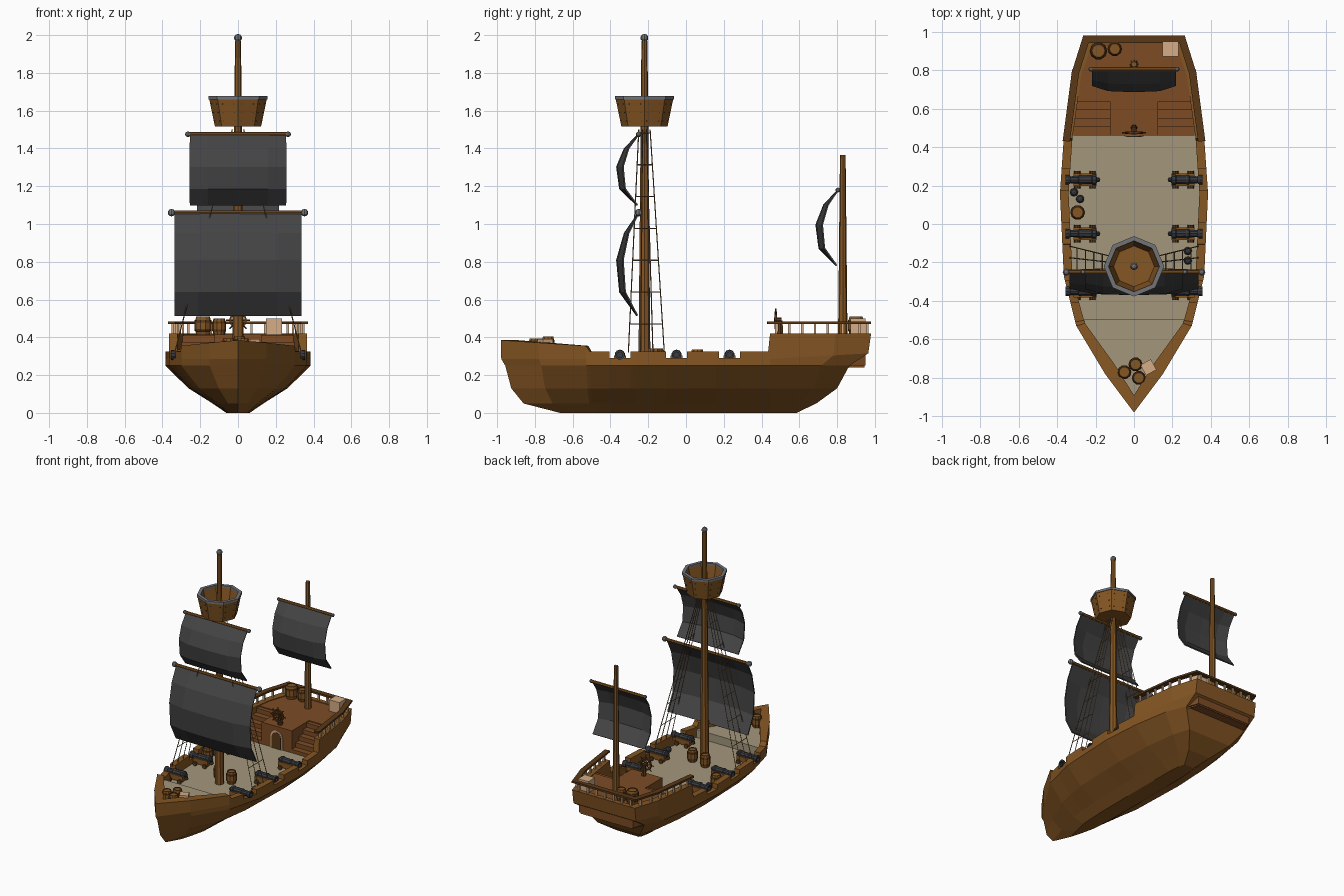
import bpy, bmesh, math
from mathutils import Vector, Matrix

if "Cube" in bpy.data.objects:
    bpy.data.objects.remove(bpy.data.objects["Cube"])


def mat(name, r, g, b):
    m = bpy.data.materials.new(name)
    m.diffuse_color = (r, g, b, 1)
    m.use_nodes = True
    m.node_tree.nodes["Principled BSDF"].inputs["Base Color"].default_value = m.diffuse_color
    return m


WOOD = mat("hull brown", .235, .093, .017)
POOP = mat("red brown planks", .205, .072, .018)
DARK = mat("dark wood", .10, .040, .009)
DECK = mat("pale deck", .37, .31, .20)
SAIL = mat("charcoal sail", .057, .057, .058)
IRON = mat("black iron", .04, .043, .05)
GREY = mat("grey metal", .17, .175, .19)
TAN = mat("pale crate wood", .66, .42, .24)
ROPE = mat("rope", .23, .13, .055)


def mesh(name, verts, faces, mats, idx=None, M=None):
    bm = bmesh.new()
    vs = [bm.verts.new(v) for v in verts]
    for i, f in enumerate(faces):
        bm.faces.new([vs[k] for k in f]).material_index = idx[i] if idx else 0
    bmesh.ops.remove_doubles(bm, verts=bm.verts, dist=1e-5)
    bmesh.ops.recalc_face_normals(bm, faces=bm.faces)
    if M:
        bm.transform(M)
    me = bpy.data.meshes.new(name)
    bm.to_mesh(me)
    bm.free()
    for m in mats:
        me.materials.append(m)
    ob = bpy.data.objects.new(name, me)
    bpy.context.collection.objects.link(ob)
    return ob


def lathe(name, prof, n, mats, M, idx=None):
    """Spin (radius, z) points; idx gives a material per profile segment."""
    vs = [(r * math.cos(2 * math.pi * k / n), r * math.sin(2 * math.pi * k / n), z)
          for r, z in prof for k in range(n)]
    fs, ids = [], []
    for i in range(len(prof) - 1):
        for k in range(n):
            k2 = (k + 1) % n
            f = [i * n + k, i * n + k2, (i + 1) * n + k2, (i + 1) * n + k]
            if prof[i][0] == 0:
                f.pop(1)
            elif prof[i + 1][0] == 0:
                f.pop(2)
            fs.append(f)
            ids.append(idx[i] if idx else 0)
    return mesh(name, vs, fs, mats, ids, M)


def tube(name, p, q, r1, r2, n, m):
    p, q = Vector(p), Vector(q)
    M = Matrix.Translation(p) @ (q - p).to_track_quat('Z', 'Y').to_matrix().to_4x4()
    L = (q - p).length
    return lathe(name, [(0, 0), (r1, 0), (r2, L), (0, L)], n, [m], M)


def box(name, c, s, m, M=None):
    vs = [(c[0] + s[0] * a / 2, c[1] + s[1] * b / 2, c[2] + s[2] * d / 2)
          for a in (-1, 1) for b in (-1, 1) for d in (-1, 1)]
    fs = [(0, 1, 3, 2), (4, 6, 7, 5), (0, 4, 5, 1), (2, 3, 7, 6), (0, 2, 6, 4), (1, 5, 7, 3)]
    return mesh(name, vs, fs, [m], None, M)


def ball(name, c, r, m):
    prof = [(r * math.sin(math.pi * i / 5) if 0 < i < 5 else 0, -r * math.cos(math.pi * i / 5)) for i in range(6)]
    lathe(name, prof, 8, [m], Matrix.Translation(c))


def interp(tab, y):
    for (a, u), (b, v) in zip(tab, tab[1:]):
        if y <= b:
            return u + (v - u) * max(0, y - a) / (b - a)
    return tab[-1][1]


# ---- hull: plan outline, sheer line and levels below the rail
PLAN = [(-.98, 0), (-.78, .15), (-.53, .30), (-.27, .365), (.16, .385), (.45, .365), (.79, .32), (.98, .26)]
SHEER = [(-.98, .385), (-.53, .355), (-.51, .325), (.435, .325), (.445, .42), (.98, .42)]
LEVELS = [(.285, 1, -.978, .965), (.25, 1, -.957, .865), (.13, .68, -.925, .80),
          (.05, .35, -.86, .69), (0, .16, -.667, .585)]
PORTS = (-.35, -.05, .23)


def remap(y, bow, stern):
    if y < -.45:
        return -.45 + (y + .45) * (bow + .45) / -.53
    return .45 + (y - .45) * (stern - .45) / .53 if y > .45 else y


def inner(y):
    return max(0, interp(PLAN, y) - .045), remap(y, -.89, .945)


ys = [-.98, -.78, -.53, -.51, -.27, .16, .435, .445, .79, .98]
ys = sorted(ys + [c + d for c in PORTS for d in (-.056, -.055, .055, .056)])
verts, faces, n = [], [], 3 + len(LEVELS)
for y in ys:
    w = interp(PLAN, y)
    top = .29 if any(abs(y - c) < .0555 for c in PORTS) else interp(SHEER, y)
    xi, yi = inner(y)
    half = [(xi, yi, .24), (xi, yi, top), (w, y, top)]
    for z, k, b, s in LEVELS:
        up = .03 * max(0, y - .45) / .53 if z == .285 else 0
        half.append((w * k, remap(y, b, s), z + up))
    verts += half + [(-x, v, z) for x, v, z in reversed(half)]
R = 2 * n
for i in range(len(ys) - 1):
    faces += [(i * R + k, i * R + k + 1, (i + 1) * R + k + 1, (i + 1) * R + k) for k in range(R - 1)]
e = (len(ys) - 1) * R
faces += [(e + k, e + k + 1, e + R - 2 - k, e + R - 1 - k) for k in range(n - 1)]
mesh("hull", verts, faces, [WOOD])


# ---- decks follow the inner outline
def deck(name, pts, z0, z1, m):
    side = [(x + (.008 if x else 0), y) for x, y in map(inner, pts)]
    loop = side + [(-x, y) for x, y in reversed(side) if x > 0]
    k = len(loop)
    vs = [(x, y, z) for z in (z0, z1) for x, y in loop]
    fs = [tuple(range(k)), tuple(range(k, 2 * k))]
    fs += [(i, (i + 1) % k, k + (i + 1) % k, k + i) for i in range(k)]
    mesh(name, vs, fs, [m])


deck("main_deck", [-.55, -.27, .16, .45, .70], .235, .25, DECK)
deck("fore_deck", [-.98, -.78, -.53, -.505], .25, .31, DECK)
deck("poop_deck", [.68, .79, .985], .25, .415, POOP)
box("cabin", (0, .575, .332), (.25, .23, .166), POOP)
for s in (-1, 1):
    for i in range(5):
        y0 = .46 + i * .044
        box("stair_step", (s * .217, (y0 + .69) / 2, .25 + .0165 * (i + .8)),
            (.195, .69 - y0, .033 * (i + .8)), POOP)


# ---- arched cabin door
def arch(name, w, h, y, m):
    pts = [(-w, 0), (w, 0)] + [(w * math.cos(a * math.pi / 6), h + w * math.sin(a * math.pi / 6)) for a in range(7)]
    k = len(pts)
    vs = [(x, yy, .25 + z) for yy in (y, .461) for x, z in pts]
    mesh(name, vs, [tuple(range(k))] + [(i, (i + 1) % k, k + (i + 1) % k, k + i) for i in range(k)], [m])


arch("door_frame", .05, .085, .455, TAN)
arch("door", .038, .085, .453, DARK)

# ---- stern railing
path = [Vector((x, y, .478)) for x, y in [(.35, .445), (.305, .785), (.25, .96)]]
path += [Vector((-p.x, p.y, p.z)) for p in reversed(path)]
for p, q in zip(path, path[1:]):
    d, L = q - p, (q - p).length
    M = Matrix.Translation((p + q) / 2) @ Matrix.Rotation(math.atan2(d.y, d.x), 4, 'Z')
    box("rail_cap", (0, 0, 0), (L + .03, .038, .014), DARK, M)
    c = max(2, round(L / .075))
    for i in range(c):
        t = p + d * (i + .5) / c
        box("rail_post", (t.x, t.y, .445), (.013, .013, .06), TAN)

# ---- ship's wheel
tube("wheel_stand", (0, .50, .41), (0, .50, .49), .018, .012, 6, DARK)
tube("wheel_hub", (0, .465, .49), (0, .505, .49), .014, .014, 8, DARK)
MW = Matrix.Translation((0, .475, .49)) @ Matrix.Rotation(math.pi / 2, 4, 'X')
lathe("wheel_rim", [(.036, -.006), (.046, -.006), (.046, .006), (.036, .006), (.036, -.006)], 16, [DARK], MW)
for k in range(8):
    a = k * math.pi / 4
    tube("wheel_spoke", (0, .475, .49), (.063 * math.cos(a), .475, .49 + .063 * math.sin(a)), .004, .004, 5, DARK)

# ---- masts and crow's nest
MY = -.22
tube("main_mast", (0, MY, .24), (0, MY, 1.97), .032, .016, 8, WOOD)
ball("mast_ball", (0, MY, 1.985), .021, GREY)
tube("mizzen_mast", (0, .83, .40), (0, .83, 1.365), .025, .015, 8, WOOD)
lathe("crows_nest", [(0, 1.515), (.122, 1.515), (.152, 1.66), (.157, 1.66), (.157, 1.677), (.132, 1.677),
                     (.132, 1.66), (.106, 1.53), (0, 1.53)],
      8, [WOOD, GREY], Matrix.Translation((0, MY, 0)), [0, 0, 1, 1, 1, 1, 0, 0])
for k in range(8):
    for dx in (-.033, .033):
        for z in (1.545, 1.59, 1.635):
            r = (.122 + (z - 1.515) * .207) * math.cos(math.pi / 8)
            M = Matrix.Translation((0, MY, z)) @ Matrix.Rotation((k + .5) * math.pi / 4, 4, 'Z')
            box("nest_stud", (r, dx, 0), (.006, .006, .006), IRON, M)


# ---- bellied square sails on yards
def sail(name, y, ztop, zbot, hw, yard, rb, cap):
    cols = [(-1, .72), (-.62, .95), (0, 1), (.62, .95), (1, .72)]
    rows = [(0, 0), (.2, .075), (.46, .116), (.77, .10), (1, .01)]
    vs = [(hw * u, y - b * k, ztop + (zbot - ztop) * t) for t, b in rows for u, k in cols]
    fs = [(r * 5 + c, r * 5 + c + 1, r * 5 + c + 6, r * 5 + c + 5) for r in range(4) for c in range(4)]
    ob = mesh(name, vs, fs, [SAIL])
    sol = ob.modifiers.new("cloth", 'SOLIDIFY')
    sol.thickness = .008
    sol.offset = 0
    tube(name + "_yard", (-yard, y, ztop), (yard, y, ztop), .011, .011, 8, WOOD)
    for s in (-1, 1):
        ball(name + "_yard_end", (s * yard, y, ztop), rb, cap)


sail("main_sail", -.25, 1.06, .515, .335, .352, .02, GREY)
sail("top_sail", -.25, 1.475, 1.10, .255, .265, .015, GREY)
sail("mizzen_sail", .805, 1.18, .78, .217, .225, .013, GREY)

# ---- shrouds with rungs
for s in (-1, 1):
    lo = [Vector((s * .335, y, .32)) for y in (-.305, -.24, -.175, -.115)]
    hi = [Vector((s * .03, y, 1.5)) for y in (-.25, -.23, -.21, -.19)]
    for a, b in zip(lo, hi):
        tube("shroud", a, b, .003, .003, 4, ROPE)
    for i in range(1, 8):
        t = i / 7 - .015
        tube("rung", lo[0].lerp(hi[0], t), lo[3].lerp(hi[3], t), .003, .003, 4, ROPE)

# ---- cannons on wheeled carriages
for s in (-1, 1):
    for y in PORTS:
        M = Matrix.Translation((s * .18, y, .307)) @ Matrix.Rotation(s * math.pi / 2, 4, 'Y')
        lathe("cannon", [(0, -.005), (.012, 0), (.012, .012), (.028, .018), (.028, .035), (.024, .04), (.023, .09),
                         (.026, .095), (.026, .105), (.02, .11), (.019, .15), (.026, .16), (.026, .175),
                         (.015, .175), (.015, .15), (0, .15)], 10, [IRON], M)
        for d in (-1, 1):
            box("carriage_side", (s * .255, y + d * .026, .285), (.12, .012, .04), WOOD)
            for x in (.215, .295):
                tube("carriage_wheel", (s * x, y + d * .033, .266), (s * x, y + d * .045, .266), .016, .016, 8, DARK)
        box("carriage_bed", (s * .255, y, .275), (.12, .045, .014), WOOD)

# ---- barrels, crates and cannonballs
for x, y, z, r, h in [(-.185, .90, .415, .045, .095), (-.10, .91, .415, .037, .085), (-.05, -.77, .31, .036, .085),
                      (.008, -.73, .31, .036, .095), (.025, -.80, .31, .036, .085), (-.293, .06, .25, .038, .085),
                      (.065, -.17, .25, .037, .09), (-.055, -.15, .25, .037, .09)]:
    prof = [(0, 0), (.8, 0), (.9, .18), (.98, .2), (1.02, .3), (1, .32), (1, .68), (1.02, .7), (.98, .8),
            (.9, .82), (.8, 1), (.68, 1), (.68, .95), (0, .95)]
    lathe("barrel", [(a * r, b * h) for a, b in prof], 10, [WOOD, DARK], Matrix.Translation((x, y, z)),
          [0, 0, 1, 1, 1, 0, 1, 1, 1, 0, 1, 1, 0])
box("poop_crate", (.19, .91, .457), (.085, .08, .085), TAN)
box("bow_crate", (0, 0, 0), (.062, .062, .08), TAN,
    Matrix.Translation((.075, -.745, .35)) @ Matrix.Rotation(.5, 4, 'Z'))
for x, y in [(-.312, .165), (-.28, .13), (.28, -.14), (.28, -.19)]:
    ball("cannonball", (x, y, .272), .023, IRON)
